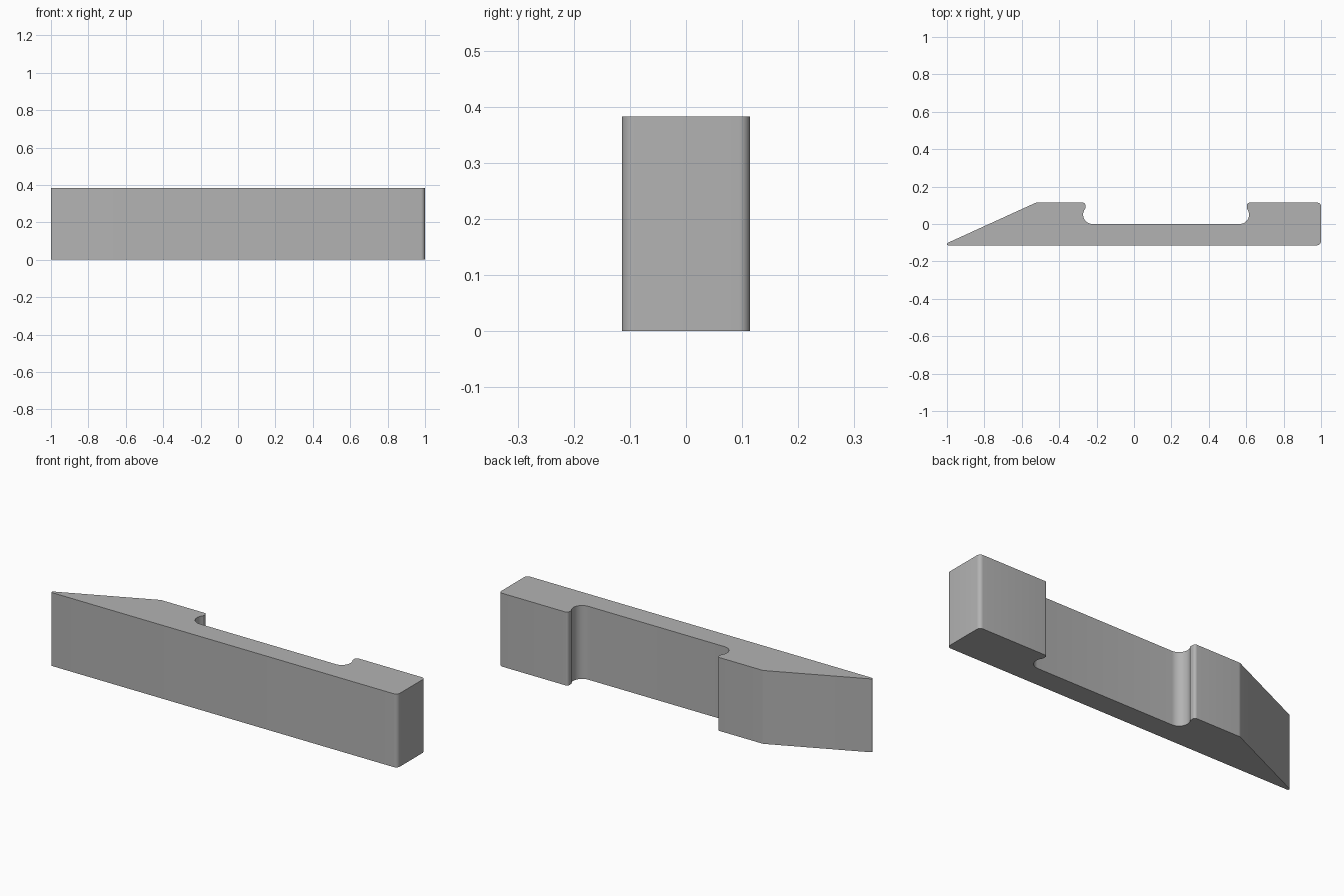
import bpy, bmesh
from math import radians, cos, sin, tan
from mathutils import Vector

cube = bpy.data.objects.get("Cube")
if cube:
    bpy.data.objects.remove(cube, do_unlink=True)

HEIGHT = 0.383
HALF = 0.114
SOCKET = 0.05


def arc(cx, cy, r, start, end, steps=12):
    """Points on a circle, angles in degrees."""
    angles = [radians(start + (end - start) * i / steps) for i in range(steps + 1)]
    return [Vector((cx + r * cos(a), cy + r * sin(a))) for a in angles]


def fillet(before, corner, after, r, steps=8):
    """Tangent arc that replaces a sharp corner."""
    a, b, c = Vector(before), Vector(corner), Vector(after)
    u, v = (a - b).normalized(), (c - b).normalized()
    half = u.angle(v) / 2
    centre = b + (u + v).normalized() * (r / sin(half))
    p = b + u * (r / tan(half)) - centre
    q = b + v * (r / tan(half)) - centre
    turn = p.angle_signed(q)
    points = []
    for i in range(steps + 1):
        t = -turn * i / steps
        points.append(centre + Vector((p.x * cos(t) - p.y * sin(t),
                                       p.x * sin(t) + p.y * cos(t))))
    return points


# Sharp corners of the outline
tip = (-1.025, -HALF)
heel_front = (1, -HALF)
heel_back = (1, HALF)
right_lip = (0.603, HALF)
left_lip = (-0.26, HALF)
ridge = (-0.525, HALF)

# Outline, counter-clockwise, with rounded sockets under both lips
outline = []
outline += fillet(ridge, tip, heel_front, 0.007)
outline += fillet(tip, heel_front, heel_back, 0.022)
outline += fillet(heel_front, heel_back, right_lip, 0.02)
outline += fillet(heel_back, right_lip, (0.603, 0), 0.014)
outline += arc(0.565, SOCKET, SOCKET, 40, -90)
outline += arc(-0.222, SOCKET, SOCKET, 270, 140)
outline += fillet((-0.26, 0), left_lip, ridge, 0.014)
outline += fillet(left_lip, ridge, tip, 0.03)

# Extrude the outline upwards
bm = bmesh.new()
base = bm.faces.new([bm.verts.new((p.x, p.y, 0)) for p in outline])
new = bmesh.ops.extrude_face_region(bm, geom=[base])["geom"]
bmesh.ops.translate(bm, vec=(0, 0, HEIGHT),
                    verts=[g for g in new if isinstance(g, bmesh.types.BMVert)])
bmesh.ops.recalc_face_normals(bm, faces=bm.faces)
mesh = bpy.data.meshes.new("notched_bar")
bm.to_mesh(mesh)
bm.free()
bar = bpy.data.objects.new("notched_bar", mesh)
bpy.context.collection.objects.link(bar)

# Plain grey
grey = bpy.data.materials.new("grey")
grey.use_nodes = True
colour = (0.45, 0.45, 0.45, 1)
grey.diffuse_color = colour
grey.node_tree.nodes["Principled BSDF"].inputs["Base Color"].default_value = colour
mesh.materials.append(grey)

# Smooth the fillets, keep the rims sharp
bpy.ops.object.select_all(action="DESELECT")
bar.select_set(True)
bpy.context.view_layer.objects.active = bar
bpy.ops.object.shade_smooth_by_angle(angle=radians(30))
